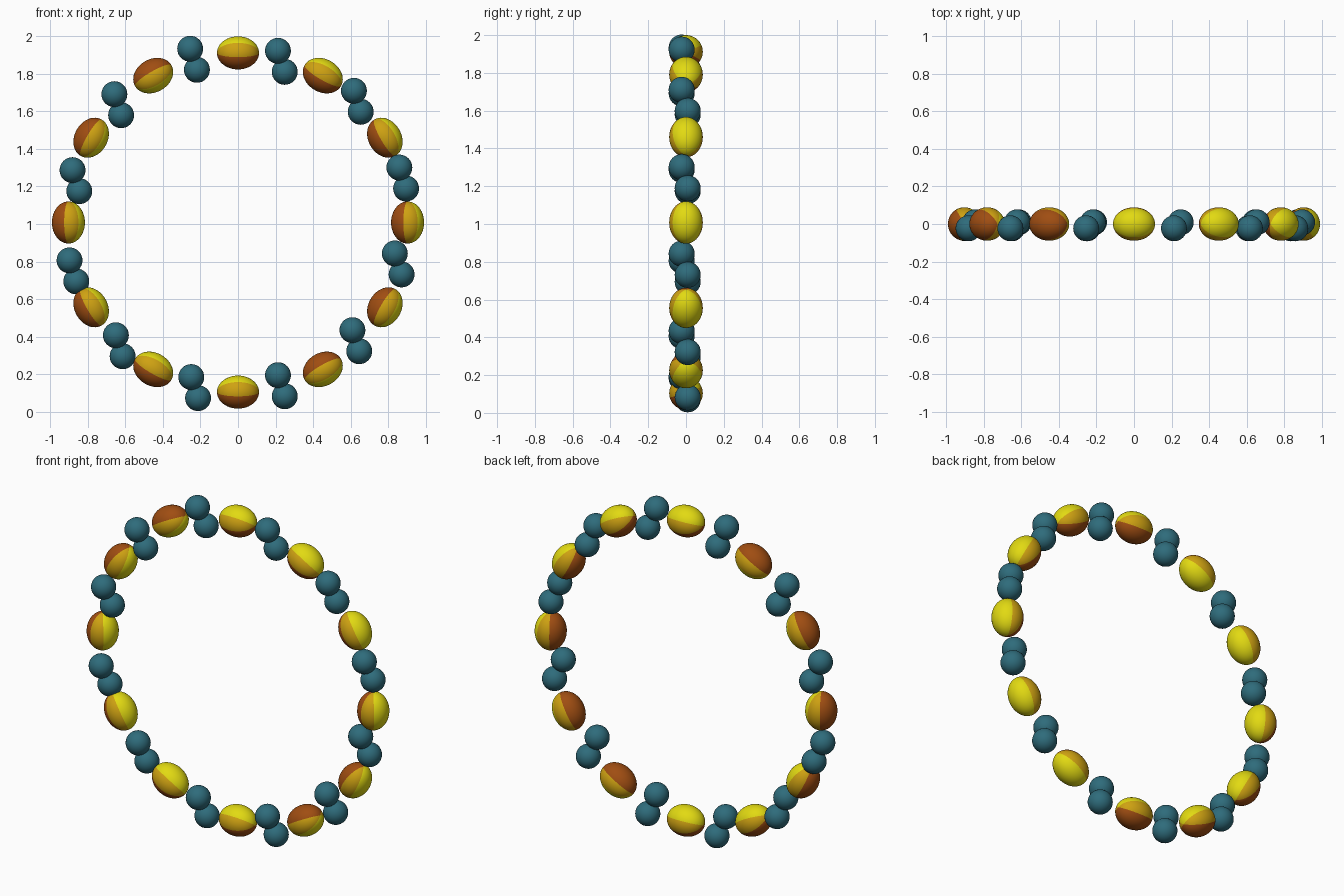
import bpy, bmesh, math
from mathutils import Matrix, Vector

if "Cube" in bpy.data.objects:
    bpy.data.objects.remove(bpy.data.objects["Cube"])

CENTRE_Z = 1.008
RING_R = 0.904


def material(name, rgb):
    m = bpy.data.materials.new(name)
    m.diffuse_color = (*rgb, 1)
    m.use_nodes = True
    m.node_tree.nodes["Principled BSDF"].inputs["Base Color"].default_value = m.diffuse_color
    return m


yellow = material("yellow", (0.76, 0.70, 0.006))
gold = material("gold", (0.62, 0.36, 0.006))
rust = material("rust_brown", (0.35, 0.075, 0.006))
teal = material("teal", (0.028, 0.15, 0.20))


def ball(name, segs, rings, size, mats):
    """Smooth ellipsoid mesh around the origin, poles along z."""
    bm = bmesh.new()
    bmesh.ops.create_uvsphere(bm, u_segments=segs, v_segments=rings, radius=1)
    bmesh.ops.scale(bm, vec=size, verts=bm.verts)
    me = bpy.data.meshes.new(name)
    bm.to_mesh(me)
    bm.free()
    for m in mats:
        me.materials.append(m)
    for p in me.polygons:
        p.use_smooth = True
    return me


def place(name, me, matrix):
    ob = bpy.data.objects.new(name, me)
    bpy.context.collection.objects.link(ob)
    ob.matrix_world = matrix


# Large oval bead: coloured in lengthwise wedges around its long axis
oval = ball("oval_bead", 48, 24, (0.088, 0.089, 0.112), [yellow, gold, rust])
for p in oval.polygons:
    a = math.degrees(math.atan2(-p.center.y, p.center.x))  # + is towards front
    if -67.5 < a < 52.5:
        p.material_index = 0
    elif a > 105 or a < -120:
        p.material_index = 2
    else:
        p.material_index = 1

# Twelve oval beads; opposite beads share the same orientation
for i in range(12):
    t = math.radians(30 * i)
    pos = Vector((RING_R * math.cos(t), 0, CENTRE_Z + RING_R * math.sin(t)))
    turn = 30 * i if i <= 3 else (30 * i - 180 if i <= 9 else 30 * i - 360)
    place(f"oval_bead_{i + 1}", oval,
          Matrix.Translation(pos) @ Matrix.Rotation(-math.radians(turn), 4, 'Y'))

# Pairs of small round beads between the oval ones (pair midpoints, x and z)
small = ball("round_bead", 32, 16, (0.069, 0.069, 0.069), [teal])
pairs = [(-0.237, 1.878), (0.231, 1.867), (0.636, 1.654), (0.878, 1.245),
         (0.854, 0.787), (0.628, 0.378), (0.231, 0.138), (-0.231, 0.128),
         (-0.633, 0.351), (-0.880, 0.750), (-0.864, 1.231), (-0.641, 1.636)]
half = Vector((0.018, 0.016, -0.056))
for i, (x, z) in enumerate(pairs):
    mid = Vector((x, -0.007, z))
    place(f"round_bead_{i + 1}_upper", small, Matrix.Translation(mid - half))
    place(f"round_bead_{i + 1}_lower", small, Matrix.Translation(mid + half))
